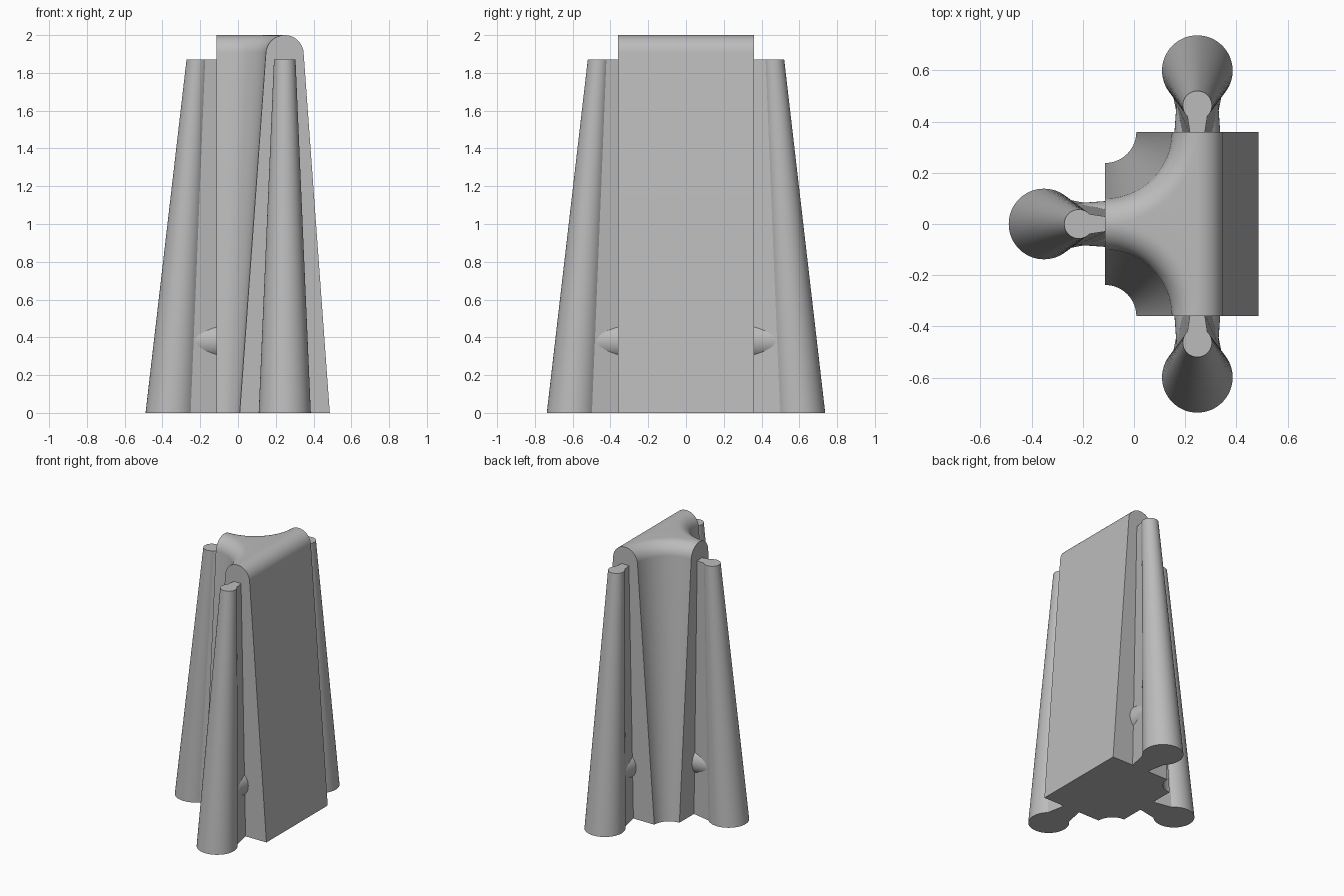
import bpy, bmesh
from math import sin, cos, atan, radians, pi
from mathutils import Matrix, Vector

cube = bpy.data.objects.get("Cube")
if cube:
    bpy.data.objects.remove(cube, do_unlink=True)

grey = bpy.data.materials.new("plain grey")
grey.use_nodes = True
COLOUR = (0.5, 0.5, 0.5, 1)
grey.diffuse_color = COLOUR
grey.node_tree.nodes["Principled BSDF"].inputs["Base Color"].default_value = COLOUR


def finish(name, bm, matrix=Matrix()):
    """Turn a bmesh into a smooth-shaded object with sharp edges kept."""
    bmesh.ops.remove_doubles(bm, verts=bm.verts, dist=1e-5)
    bmesh.ops.recalc_face_normals(bm, faces=bm.faces)
    mesh = bpy.data.meshes.new(name)
    bm.to_mesh(mesh)
    bm.free()
    mesh.materials.append(grey)
    obj = bpy.data.objects.new(name, mesh)
    obj.matrix_world = matrix
    bpy.context.collection.objects.link(obj)
    bpy.ops.object.select_all(action='DESELECT')
    obj.select_set(True)
    bpy.context.view_layer.objects.active = obj
    bpy.ops.object.shade_smooth_by_angle(angle=radians(30))


def loft(sections):
    """Skin closed (points, height) sections and cap both ends."""
    bm = bmesh.new()
    rings = [[bm.verts.new((x, y, z)) for x, y in pts] for pts, z in sections]
    n = len(rings[0])
    for low, high in zip(rings, rings[1:]):
        for i in range(n):
            j = (i + 1) % n
            bm.faces.new((low[i], low[j], high[j], high[i]))
    bm.faces.new(rings[0])
    bm.faces.new(rings[-1])
    return bm


# Body: T-shaped ridges with sloping sides, rounded crests and hollow corners
END_X, RIDGE_X, HALF_Y = -0.1125, 0.2475, 0.36
BASE, CREST = 0.2385, 0.1
slope = atan((BASE - CREST) / (2 - CREST))


def body_section(w):
    r = HALF_Y - w
    arc = [(END_X + r * cos(t), HALF_Y - r * sin(t))
           for t in (pi / 2 * i / 28 for i in range(29))]
    right = [(RIDGE_X + w, -HALF_Y), (RIDGE_X + w, HALF_Y)]
    return right + arc + [(x, -y) for x, y in reversed(arc)]


levels = [(body_section(BASE), 0)]
for i in range(13):
    a = slope + (pi / 2 - slope) * i / 12
    w = CREST * cos(a) if i < 12 else 0
    levels.append((body_section(w), 2 - CREST + CREST * sin(a)))
finish("body", loft(levels))


# Posts: leaning tapered columns joined to each arm end by a thin web
def post_section(centre, radius, web):
    neck = radians(137)
    pts = [(centre + radius * cos(t), radius * sin(t))
           for t in (neck * (i / 24 - 1) for i in range(49))]
    return pts + [(-0.01, web), (-0.01, -web)]


arms = {
    "back": (RIDGE_X, HALF_Y, 90),
    "front": (RIDGE_X, -HALF_Y, -90),
    "right": (END_X, 0, 180),
}
for side, (x, y, turn) in arms.items():
    place = Matrix.Translation((x, y, 0)) @ Matrix.Rotation(radians(turn), 4, 'Z')
    finish(side + "_post", loft([(post_section(0.239, 0.138, 0.065), 0),
                                 (post_section(0.103, 0.057, 0.028), 1.87)]), place)

    # Boss: short tapered pin running through the web
    bm = bmesh.new()
    bmesh.ops.create_cone(bm, cap_ends=True, segments=40, radius1=0.09,
                          radius2=0.076, depth=0.2)
    bm.transform(Matrix.Translation((0.09, 0, 0.38))
                 @ Matrix.Scale(1.1, 4, Vector((0, 0, 1)))
                 @ Matrix.Rotation(pi / 2, 4, 'Y'))
    finish(side + "_boss", bm, place)
